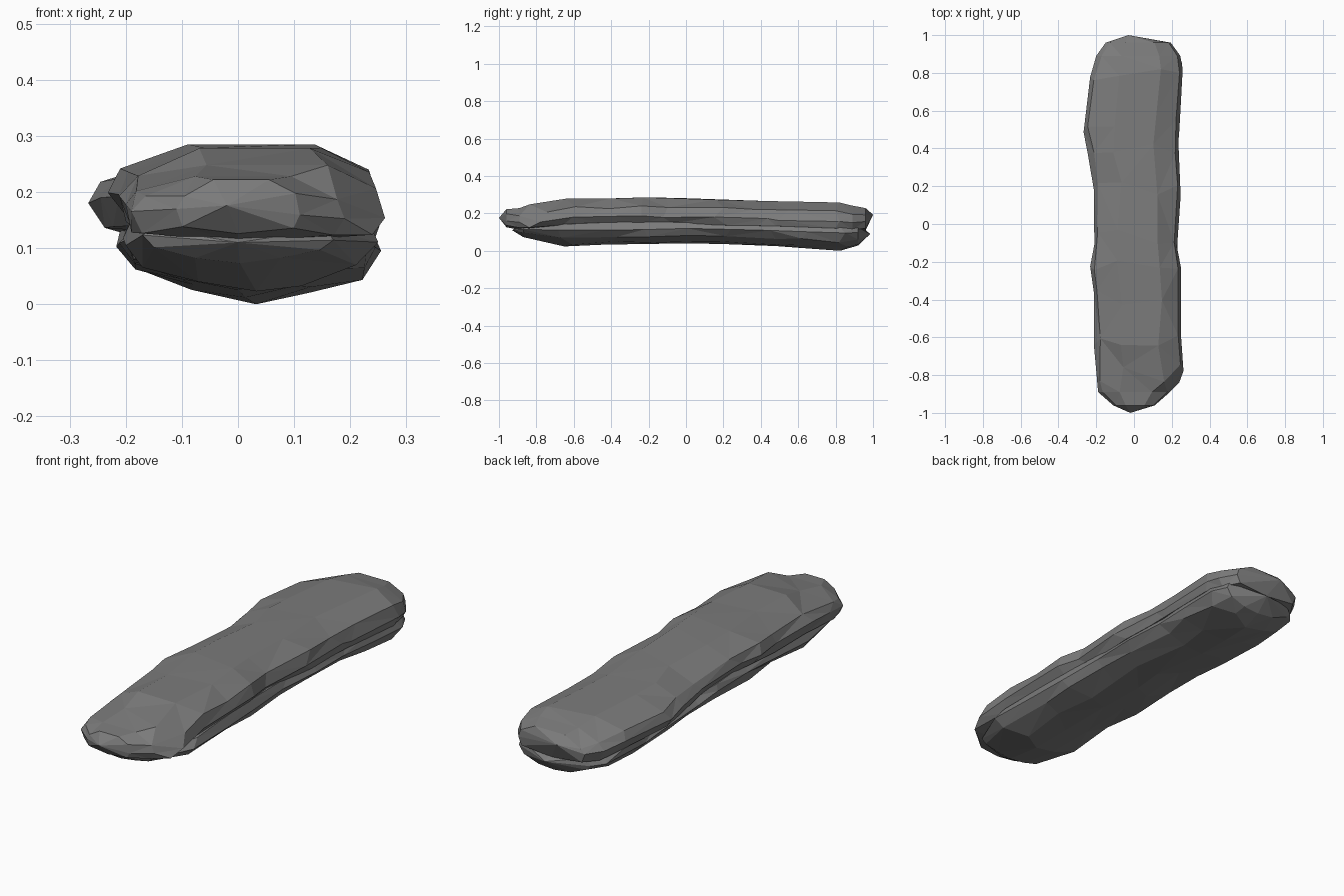
import bpy, bmesh, random

random.seed(11)


def loft(name, stations, section, tips, jitter):
    """Skin cross-sections along y. Station: y, left, right, bottom, top."""
    bm = bmesh.new()
    rings = []
    for y, xl, xr, zb, zt in stations:
        cx, hw = (xl + xr) / 2, (xr - xl) / 2
        ring = []
        for u, v in section:
            inner = abs(y) < 0.85
            dy = random.uniform(-jitter, jitter) if inner else 0
            dz = random.uniform(-0.007, 0.007) if 0.1 < v < 0.95 else 0
            du = random.uniform(-0.06, 0.06) if abs(u) < 0.92 and inner else 0
            ring.append(bm.verts.new((cx + (u + du) * hw, y + dy, zb + v * (zt - zb) + dz)))
        rings.append(ring)
    n = len(section)
    for a, b in zip(rings, rings[1:]):
        for i in range(n):
            j = (i + 1) % n
            bm.faces.new((a[i], a[j], b[j], b[i]))
    for ring, tip in ((rings[0], tips[0]), (rings[-1], tips[1])):
        v = bm.verts.new(tip)
        for i in range(n):
            bm.faces.new((ring[i], ring[(i + 1) % n], v))
    bmesh.ops.triangulate(bm, faces=bm.faces[:], quad_method='SHORT_EDGE')
    bmesh.ops.recalc_face_normals(bm, faces=bm.faces[:])
    me = bpy.data.meshes.new(name)
    bm.to_mesh(me)
    bm.free()
    me.materials.append(stone)
    ob = bpy.data.objects.new(name, me)
    bpy.context.collection.objects.link(ob)
    return ob


stone = bpy.data.materials.new("stone")
stone.diffuse_color = (0.2, 0.2, 0.2, 1)

# Upper slab: broad flat top, bevelled shoulders, undercut below the rim
upper_section = [(-1, 0.42), (-0.87, 0.66), (-0.4, 1), (0.5, 1), (0.93, 0.66),
                 (1, 0.3), (0.9, 0.03), (0, -0.08), (-0.9, 0.06)]
upper = loft("rock_slab", [
    (-0.96, -0.11, 0.11, 0.135, 0.224),
    (-0.89, -0.19, 0.19, 0.122, 0.23),
    (-0.79, -0.20, 0.262, 0.122, 0.25),
    (-0.64, -0.212, 0.25, 0.135, 0.28),
    (-0.40, -0.212, 0.25, 0.14, 0.281),
    (-0.20, -0.232, 0.25, 0.148, 0.287),
    (-0.08, -0.21, 0.228, 0.144, 0.284),
    (0.18, -0.212, 0.247, 0.134, 0.275),
    (0.40, -0.245, 0.235, 0.132, 0.268),
    (0.53, -0.267, 0.24, 0.13, 0.265),
    (0.78, -0.232, 0.258, 0.118, 0.26),
    (0.89, -0.20, 0.245, 0.112, 0.243),
    (0.96, -0.15, 0.195, 0.118, 0.23),
], upper_section, [(-0.02, -1.0, 0.178), (-0.03, 1.0, 0.195)], 0.05)

# Lower slab: narrower, with a keel that sinks towards the back
lower_section = [(-1, 0.75), (-0.88, 0.42), (-0.45, 0.18), (0.02, 0), (0.45, 0.11),
                 (0.86, 0.38), (1, 0.7), (0.93, 1.02), (0, 1.2), (-0.9, 1.05)]
lower = loft("lower_slab", [
    (-0.87, -0.17, 0.17, 0.075, 0.135),
    (-0.65, -0.20, 0.25, 0.025, 0.142),
    (-0.42, -0.205, 0.242, 0.034, 0.15),
    (-0.20, -0.20, 0.235, 0.039, 0.155),
    (0.02, -0.20, 0.225, 0.041, 0.15),
    (0.20, -0.20, 0.237, 0.038, 0.14),
    (0.45, -0.212, 0.23, 0.027, 0.142),
    (0.65, -0.217, 0.245, 0.014, 0.14),
    (0.82, -0.195, 0.255, 0.002, 0.13),
    (0.92, -0.15, 0.22, 0.03, 0.125),
], lower_section, [(0.0, -0.93, 0.112), (0.04, 0.985, 0.092)], 0.05)

# Fuse both slabs into one faceted rock
mod = upper.modifiers.new("fuse", 'BOOLEAN')
mod.operation, mod.solver, mod.object = 'UNION', 'EXACT', lower
bpy.context.view_layer.objects.active = upper
bpy.ops.object.modifier_apply(modifier="fuse")
bpy.data.objects.remove(lower)

# Rest on the ground
low = min(v.co.z for v in upper.data.vertices)
for v in upper.data.vertices:
    v.co.z -= low
